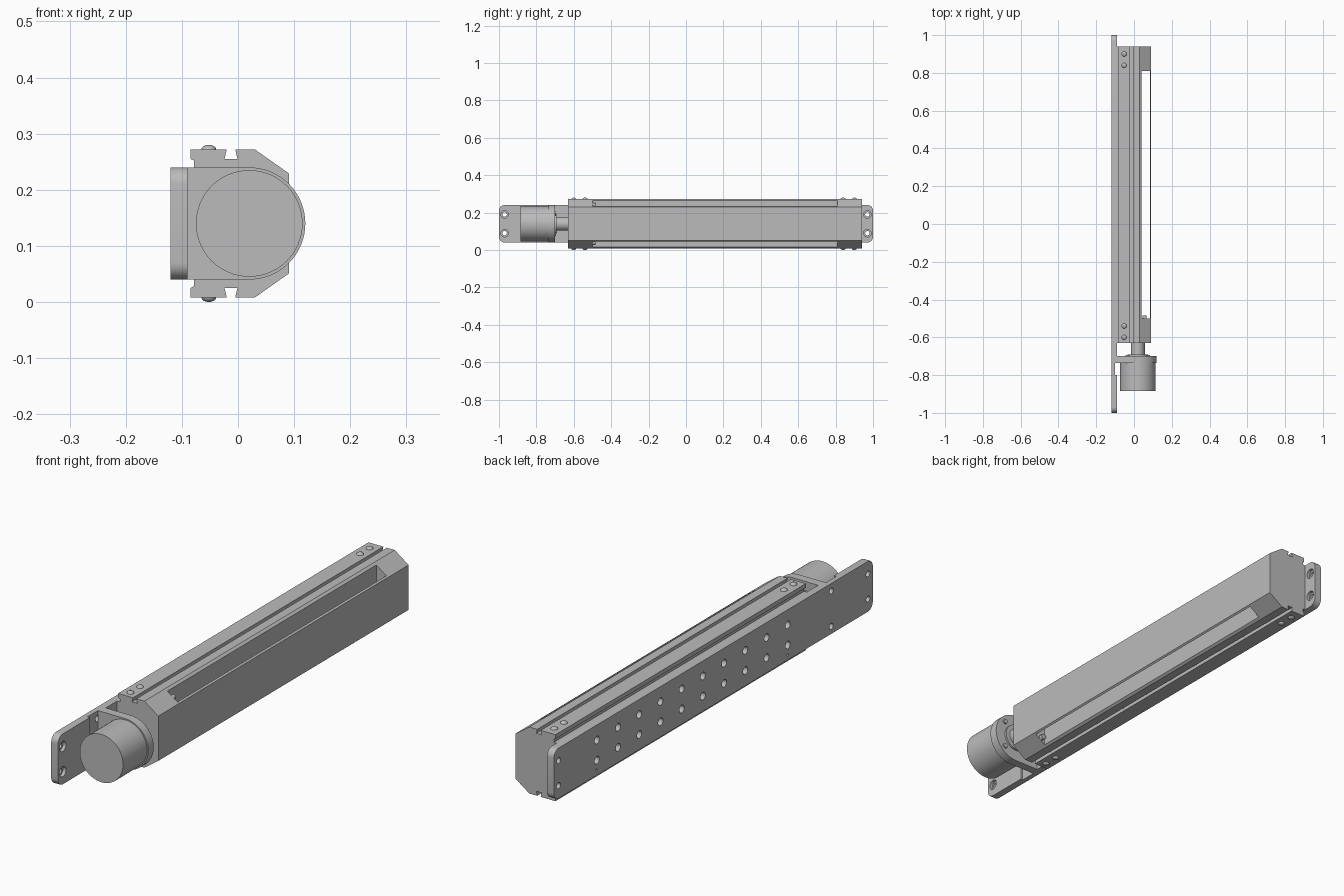
import bpy, bmesh, math
from mathutils import Matrix

if "Cube" in bpy.data.objects:
    bpy.data.objects.remove(bpy.data.objects["Cube"])

MID = 0.14  # height of the long axis


def material(name, colour):
    m = bpy.data.materials.new(name)
    m.use_nodes = True
    m.diffuse_color = colour
    m.node_tree.nodes["Principled BSDF"].inputs["Base Color"].default_value = colour
    return m


GREY = material("machined grey", (0.5, 0.5, 0.5, 1))


def finish(name, bm, smooth=True):
    bmesh.ops.recalc_face_normals(bm, faces=bm.faces)
    mesh = bpy.data.meshes.new(name)
    bm.to_mesh(mesh)
    bm.free()
    mesh.materials.append(GREY)
    ob = bpy.data.objects.new(name, mesh)
    bpy.context.collection.objects.link(ob)
    bpy.ops.object.select_all(action='DESELECT')
    bpy.context.view_layer.objects.active = ob
    ob.select_set(True)
    if smooth:
        bpy.ops.object.shade_smooth_by_angle(angle=math.radians(30))
    return ob


def prism(name, loops, axis, start, end, smooth=True):
    """Extrude closed outlines along x or y; heights are relative to MID."""
    bm = bmesh.new()
    for loop in loops:
        rings = []
        for s in (start, end):
            rings.append([bm.verts.new((s, u, MID + v) if axis == 'x' else (u, s, MID + v))
                          for u, v in loop])
        a, b = rings
        bm.faces.new(a)
        bm.faces.new(b[::-1])
        for i in range(len(a)):
            j = (i + 1) % len(a)
            bm.faces.new((a[i], b[i], b[j], a[j]))
    return finish(name, bm, smooth)


def arc(u, v, r, a0, a1, n):
    return [(u + r * math.cos(math.radians(a0 + (a1 - a0) * i / n)),
             v + r * math.sin(math.radians(a0 + (a1 - a0) * i / n))) for i in range(n + 1)]


def disc(u, v, r, n=24):
    return arc(u, v, r, 0, 360, n)[:-1]


def box(u0, u1, v0, v1):
    return [(u0, v0), (u1, v0), (u1, v1), (u0, v1)]


def mirrored(half):
    return half + [(u, -v) for u, v in reversed(half)]


def cut(ob, cutter):
    cutter.hide_render = True
    mod = ob.modifiers.new("cut", 'BOOLEAN')
    mod.operation, mod.solver, mod.object = 'DIFFERENCE', 'EXACT', cutter
    bpy.context.view_layer.objects.active = ob
    bpy.ops.object.modifier_apply(modifier=mod.name)
    bpy.data.objects.remove(cutter)


# Mounting plate with rounded corners
corners = []
for u, v, a in ((0.97, 0.07, 0), (-0.97, 0.07, 90), (-0.97, -0.07, 180), (0.97, -0.07, 270)):
    corners += arc(u, v, 0.03, a, a + 90, 8)
plate = prism("mounting_plate", [corners], 'x', -0.12, -0.09, smooth=False)

# Plate holes: counterbored ends, two long rows, bracket screws and dowels
ends = [(y, z) for y in (-0.97, 0.97) for z in (-0.05, 0.05)]
rows = [(0.73 - 0.133 * i, z) for i in range(10) for z in (-0.04, 0.04)]
bracket = [(-0.74, z) for z in (-0.07, 0.07)]
holes = [disc(y, z, 0.012) for y, z in ends + bracket]
holes += [disc(y, z, 0.015) for y, z in rows]
holes += [disc(y, -0.08, 0.005, 12) for y in (0.73, -0.467)]
cut(plate, prism("hole_cutter", holes, 'x', -0.14, -0.07))
cut(plate, prism("counterbore_cutter", [disc(y, z, 0.02) for y, z in ends], 'x', -0.103, -0.07))
cut(plate, prism("recess_cutter", [box(-0.8, -0.735, -0.2, 0.2)], 'x', -0.1, -0.07))
bpy.ops.object.select_all(action='DESELECT')
plate.select_set(True)
bpy.context.view_layer.objects.active = plate
bpy.ops.object.shade_smooth_by_angle(angle=math.radians(30))

# Guide body: rail with hooked edges and undercut grooves, above and below
rail_half = [(-0.09, 0.1), (-0.078, 0.1), (-0.078, 0.112), (-0.085, 0.115), (-0.085, 0.132),
             (-0.02, 0.132), (-0.024, 0.115), (-0.001, 0.115), (-0.005, 0.132), (0.03, 0.132)]
prism("rail", [mirrored(rail_half + [(0.04, 0.125)])], 'y', -0.5, 0.81, False)
cap = mirrored(rail_half + [(0.091, 0.089)])
prism("front_end_block", [cap], 'y', -0.63, -0.5, False)
prism("back_end_block", [cap], 'y', 0.81, 0.94, False)
prism("cover_panel", [mirrored([(0.084, 0.094), (0.091, 0.089)])], 'y', -0.5, 0.81, False)

# Bumpers inside the slots
prism("slot_bumpers", [disc(0.056, z, 0.011, 16) for z in (-0.1, 0.1)], 'y', -0.5, -0.485)

# Domed cap screws
bm = bmesh.new()
for y in (-0.6, -0.54, 0.84, 0.9):
    for side in (-1, 1):
        place = Matrix.Translation((-0.052, y, MID + side * 0.132)) @ Matrix.Diagonal((1, 1, 0.6, 1))
        bmesh.ops.create_uvsphere(bm, u_segments=16, v_segments=8, radius=0.0133, matrix=place)
finish("cap_screws", bm)

# Motor bracket, motor and drive shaft
CX = 0.02
bracket_shape = [(-0.1, -0.1)] + arc(CX, 0, 0.1, -90, 90, 32) + [(-0.1, 0.1)]
prism("motor_bracket", [bracket_shape], 'y', -0.735, -0.7)
prism("motor", [disc(CX, 0, 0.095, 64)], 'y', -0.885, -0.73)
prism("bearing_ring", [disc(CX, 0, 0.055, 40)], 'y', -0.705, -0.692)
prism("drive_shaft", [disc(CX, 0, 0.037, 32)], 'y', -0.705, -0.625)
bolts = [disc(CX + 0.078 * math.cos(a), 0.078 * math.sin(a), 0.01, 16)
         for a in (math.pi * (0.25 + 0.5 * i) for i in range(4))]
prism("bracket_bolts", bolts, 'y', -0.705, -0.694)
